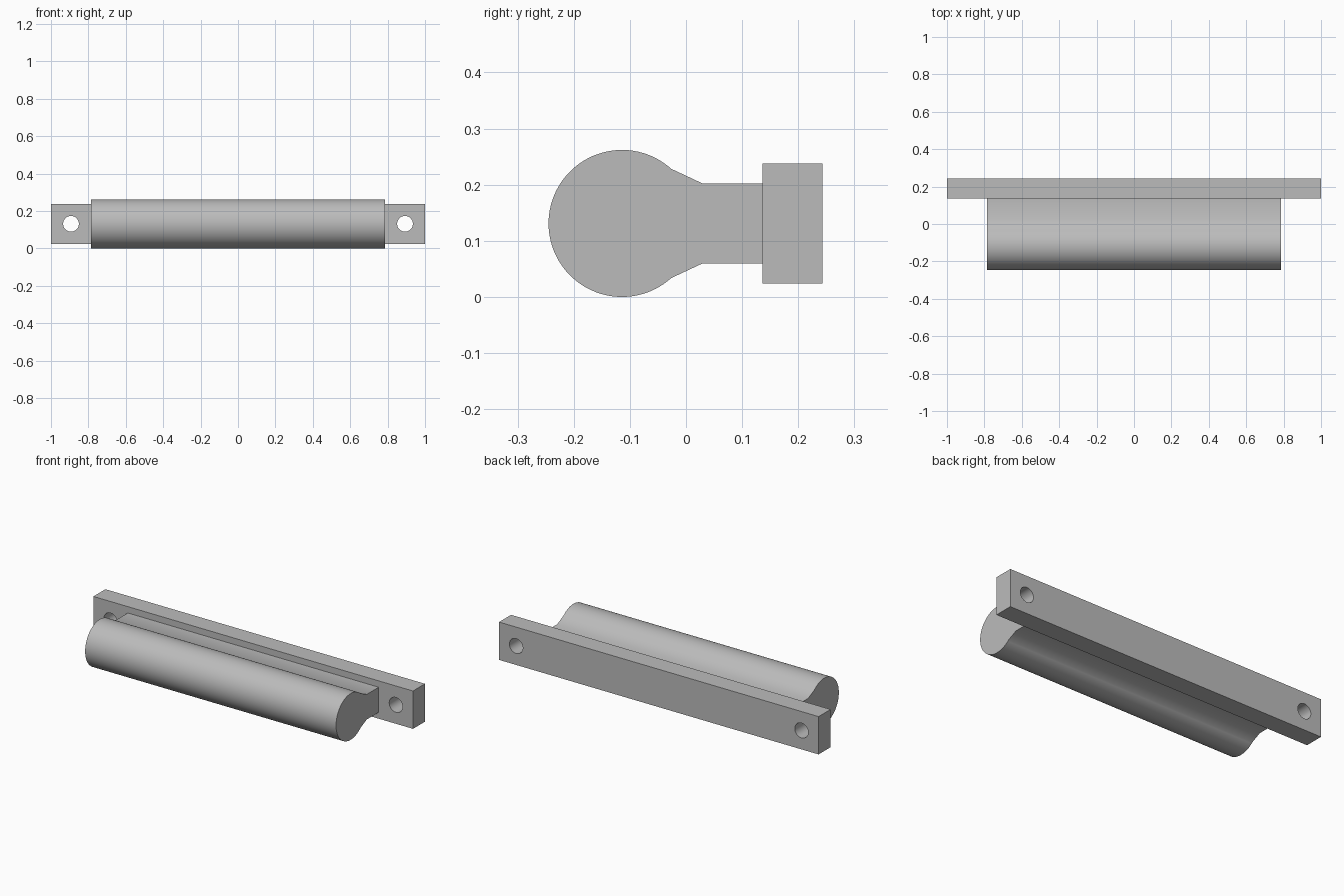
import bpy
import bmesh
from math import sin, cos, pi, radians
from mathutils import Vector

cube = bpy.data.objects.get("Cube")
if cube:
    bpy.data.objects.remove(cube, do_unlink=True)

GREY = (0.5, 0.5, 0.5, 1.0)
MID_Z = 0.131

metal = bpy.data.materials.new("plain grey")
metal.use_nodes = True
metal.diffuse_color = GREY
metal.node_tree.nodes["Principled BSDF"].inputs["Base Color"].default_value = GREY


def make_object(name, bm):
    bmesh.ops.recalc_face_normals(bm, faces=bm.faces)
    mesh = bpy.data.meshes.new(name)
    bm.to_mesh(mesh)
    bm.free()
    mesh.materials.append(metal)
    obj = bpy.data.objects.new(name, mesh)
    bpy.context.collection.objects.link(obj)
    return obj


def activate(obj):
    bpy.ops.object.select_all(action='DESELECT')
    obj.select_set(True)
    bpy.context.view_layer.objects.active = obj


def extrude_profile(name, points, axis, start, length):
    """Extrude a closed outline; axis 'x' takes (y, z), axis 'y' takes (x, z)."""
    bm = bmesh.new()
    if axis == 'x':
        verts = [bm.verts.new((start, a, b)) for a, b in points]
        step = Vector((length, 0, 0))
    else:
        verts = [bm.verts.new((a, start, b)) for a, b in points]
        step = Vector((0, length, 0))
    face = bm.faces.new(verts)
    grown = bmesh.ops.extrude_face_region(bm, geom=[face], use_keep_orig=True)
    moved = [v for v in grown["geom"] if isinstance(v, bmesh.types.BMVert)]
    bmesh.ops.translate(bm, verts=moved, vec=step)
    return make_object(name, bm)


def arc(cx, cz, radius, start, end, count):
    angles = [start + (end - start) * i / count for i in range(count + 1)]
    return [(cx + radius * cos(a), cz + radius * sin(a)) for a in angles]


# Grip: round bulb flowing through sloped shoulders into a flat neck
bulb = arc(-0.114, MID_Z, 0.131, radians(48), radians(312), 72)
lower_neck = [(0.03, MID_Z - 0.071), (0.136, MID_Z - 0.071)]
upper_neck = [(0.136, MID_Z + 0.071), (0.03, MID_Z + 0.071)]
grip = extrude_profile("grip", bulb + lower_neck + upper_neck, 'x', -0.785, 1.57)

# Mounting bar behind the grip
half = 0.107
bar = extrude_profile(
    "mounting_bar",
    [(-1, MID_Z - half), (1, MID_Z - half), (1, MID_Z + half), (-1, MID_Z + half)],
    'y', 0.136, half)

# Screw holes through both ends of the bar
for side in (-1, 1):
    cutter = extrude_profile(
        "hole_cutter", arc(side * 0.893, MID_Z, 0.042, 0, 2 * pi, 48)[:-1],
        'y', 0.1, 0.2)
    cutter.hide_render = True
    activate(bar)
    cut = bar.modifiers.new("screw_hole", 'BOOLEAN')
    cut.operation = 'DIFFERENCE'
    cut.solver = 'EXACT'
    cut.object = cutter
    bpy.ops.object.modifier_apply(modifier=cut.name)
    bpy.data.objects.remove(cutter, do_unlink=True)

# Smooth the round surfaces, keep edges crisp
for obj in (grip, bar):
    activate(obj)
    bpy.ops.object.shade_smooth_by_angle(angle=radians(30))
